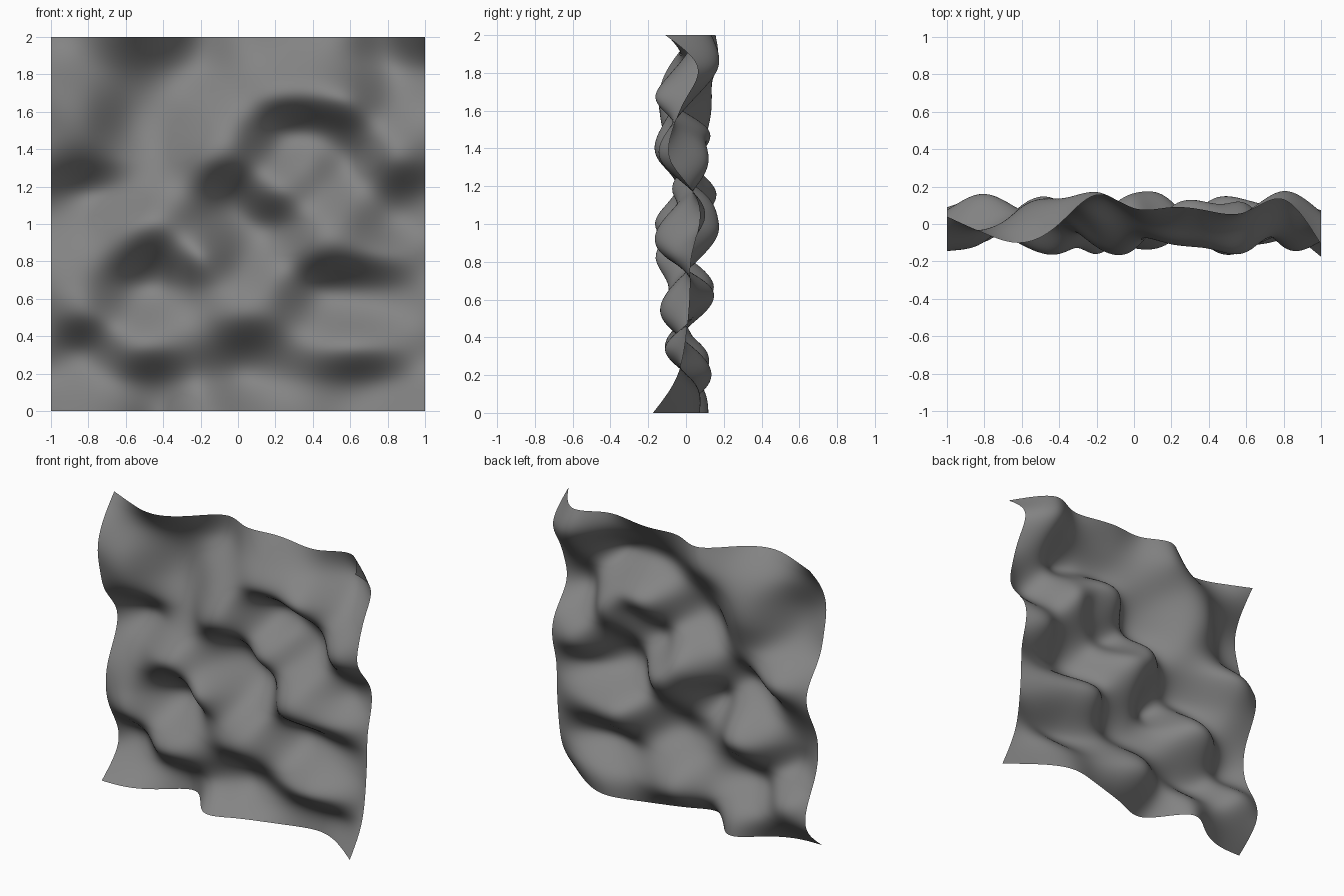
import bpy, bmesh

if "Cube" in bpy.data.objects:
    bpy.data.objects.remove(bpy.data.objects["Cube"])

# Ripple depth (hundredths of a unit along y): rows from top (z=2) to bottom (z=0),
# columns evenly spaced from x=-1 to x=1
DEPTH = [
    [4, -5, -10, 0, 15.5, 8.5, 9, 7, 6.5, 13, -11],
    [-9, -3, 4, 12, 16, 4, -3, -5, 2, 17, 6],
    [-14.5, -8, 9, 13, 4, -5, -10, -12, -15, 3, 0],
    [-12, -9, 8, 9, -7, -12, 8, 10, 0, -9, -7],
    [-6, 0, 5, 3, -12, -11, 2, 5, 11, -11, -8],
    [6, 16, 6, -5, -1, 9, -6, -2, 3, 4, 4],
    [5.5, 5, -10, -16, -2, 16, 11, -10, -10, 7, 7],
    [-2.5, -4, -4, -2, -16, 4, 6, -9, -11, -5, 3],
    [-5.5, -7, 10, 12, -7, -8, -5, 11, 11, 6, 2],
    [-1.5, -8, 0, -1, -6, -12, -9, 5, 5, 3, 1],
    [7, 9, -7, -10, -3, 5, 2, -5, -11, -8, -1],
    [7, 7, 5, 6, 2, 12, 9, 4, 4, 2, -6],
    [-10, -8.5, 2, 11, -11, -9, -2, 4, 7, -2, -17.5],
]
STEPS = 120


def smooth_curve(values):
    """Resample evenly spaced values along a natural cubic spline."""
    n = len(values) - 1
    bend = [0.0] * (n + 1)
    for _ in range(25):
        for i in range(1, n):
            turn = values[i - 1] - 2 * values[i] + values[i + 1]
            bend[i] = (6 * turn - bend[i - 1] - bend[i + 1]) / 4
    out = []
    for k in range(STEPS + 1):
        t = k / STEPS * n
        i = min(int(t), n - 1)
        u = t - i
        w = 1 - u
        out.append(w * values[i] + u * values[i + 1]
                   + ((w**3 - w) * bend[i] + (u**3 - u) * bend[i + 1]) / 6)
    return out


# Smooth the depths down each column, then across each row
columns = [smooth_curve(col) for col in zip(*DEPTH)]
rows = [smooth_curve(row) for row in zip(*columns)]

# Rippled upright cloth sheet
bm = bmesh.new()
grid = [[bm.verts.new((2 * i / STEPS - 1, d / 100, 2 - 2 * j / STEPS))
         for i, d in enumerate(row)] for j, row in enumerate(rows)]
for j in range(STEPS):
    for i in range(STEPS):
        face = bm.faces.new((grid[j][i], grid[j + 1][i], grid[j + 1][i + 1], grid[j][i + 1]))
        face.smooth = True
mesh = bpy.data.meshes.new("rippled_sheet")
bm.to_mesh(mesh)
bm.free()
sheet = bpy.data.objects.new("rippled_sheet", mesh)
bpy.context.collection.objects.link(sheet)

# Dark grey cloth
mat = bpy.data.materials.new("dark_grey")
mat.diffuse_color = (0.23, 0.23, 0.23, 1)
mat.use_nodes = True
mat.node_tree.nodes["Principled BSDF"].inputs["Base Color"].default_value = mat.diffuse_color
mesh.materials.append(mat)
